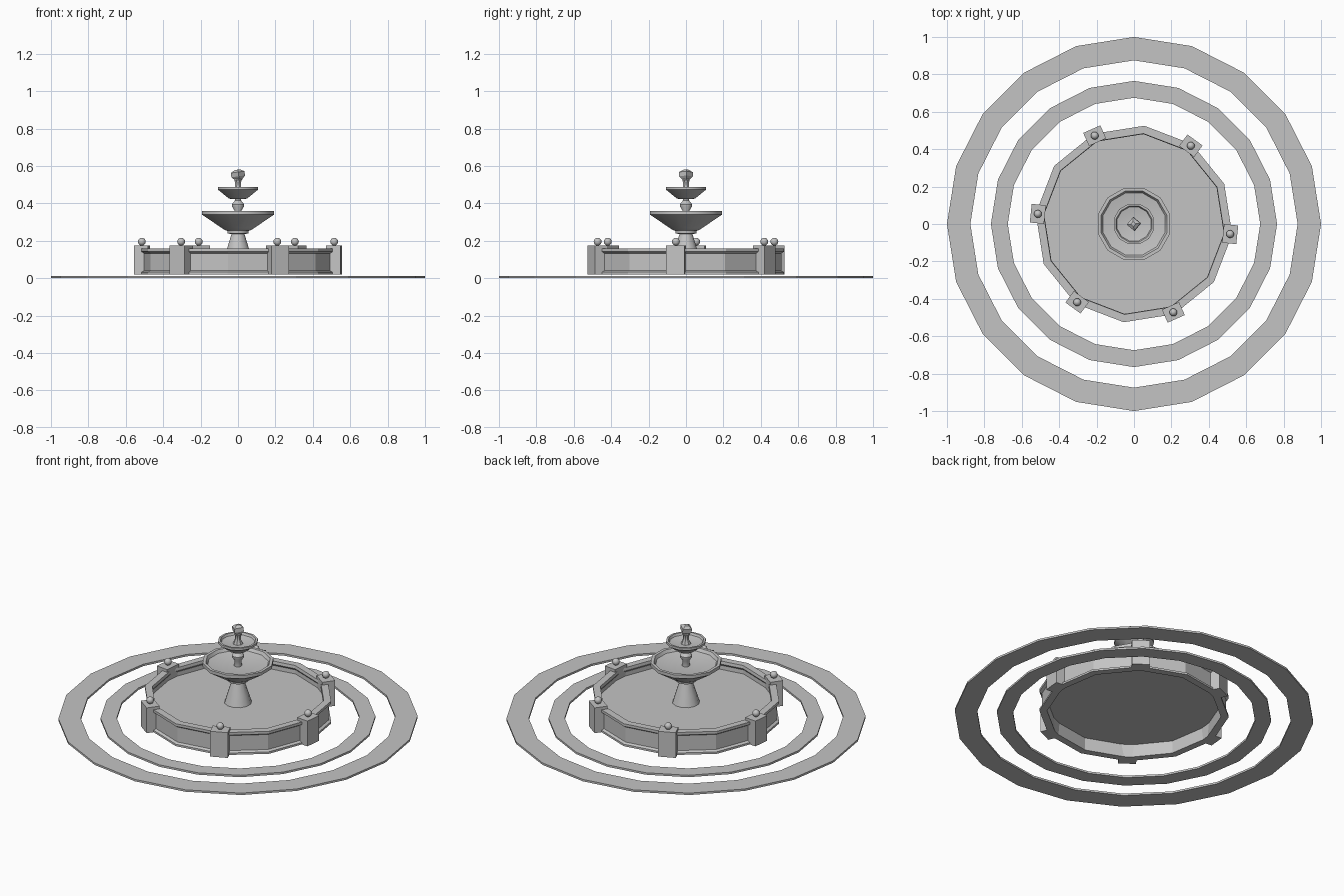
import bpy, bmesh
from math import sin, cos, radians

cube = bpy.data.objects.get("Cube")
if cube:
    bpy.data.objects.remove(cube, do_unlink=True)

stone = bpy.data.materials.new("grey_stone")
stone.use_nodes = True
GREY = (0.55, 0.55, 0.55, 1)
stone.diffuse_color = GREY
stone.node_tree.nodes["Principled BSDF"].inputs["Base Color"].default_value = GREY


def finish(name, bm, smooth=None):
    mesh = bpy.data.meshes.new(name)
    bm.to_mesh(mesh)
    bm.free()
    mesh.materials.append(stone)
    obj = bpy.data.objects.new(name, mesh)
    bpy.context.collection.objects.link(obj)
    if smooth:
        bpy.ops.object.select_all(action='DESELECT')
        obj.select_set(True)
        bpy.context.view_layer.objects.active = obj
        bpy.ops.object.shade_smooth_by_angle(angle=radians(smooth))
    return obj


def lathe(name, profile, sides, phase=0, ring=False, smooth=None):
    """Turn (radius, z) points round the z axis; a ring closes its own section."""
    bm = bmesh.new()
    pts = profile if ring else [(0, profile[0][1])] + profile + [(0, profile[-1][1])]
    cols = []
    for i in range(sides):
        a = radians(phase + 360 * i / sides)
        cols.append([bm.verts.new((r * cos(a), r * sin(a), z)) for r, z in pts])
    n = len(pts)
    for i in range(sides):
        a, b = cols[i], cols[(i + 1) % sides]
        for j in range(n if ring else n - 1):
            k = (j + 1) % n
            bm.faces.new((a[j], b[j], b[k], a[k]))
    bmesh.ops.remove_doubles(bm, verts=bm.verts, dist=1e-5)
    bmesh.ops.recalc_face_normals(bm, faces=bm.faces)
    return finish(name, bm, smooth)


# Paving rings on the ground
for name, r_in, r_out in (("outer_paving_ring", 0.875, 1.0),
                          ("inner_paving_ring", 0.675, 0.765)):
    lathe(name, [(r_in, 0), (r_out, 0), (r_out, 0.012), (r_in, 0.012)],
          20, phase=18, ring=True)

# Basin wall with plinth and overhanging rim
lathe("basin_wall", [(0.485, 0.02), (0.528, 0.02), (0.528, 0.032), (0.513, 0.04),
                     (0.513, 0.132), (0.528, 0.142), (0.528, 0.158), (0.486, 0.158),
                     (0.483, 0.14), (0.49, 0.13)], 12, phase=24, ring=True)

# Water surface, a thin sheet
lathe("water_surface", [(0.49, 0.1), (0.49, 0.105)], 12, phase=24)

# Posts with ball caps round the basin
for i in range(6):
    angle = 54 + 60 * i
    a = radians(angle)
    bm = bmesh.new()
    bmesh.ops.create_cube(bm, size=1)
    bmesh.ops.scale(bm, vec=(0.076, 0.1, 0.155), verts=bm.verts)
    post = finish(f"post_{i + 1}", bm)
    post.location = (0.517 * cos(a), 0.517 * sin(a), 0.0975)
    post.rotation_euler.z = a
    bm = bmesh.new()
    bmesh.ops.create_uvsphere(bm, u_segments=12, v_segments=8, radius=0.021)
    ball = finish(f"post_ball_{i + 1}", bm, smooth=50)
    ball.location = (0.517 * cos(a), 0.517 * sin(a), 0.195)

# Central pedestal and collar
lathe("pedestal", [(0.078, 0.1), (0.06, 0.16), (0.036, 0.235), (0.058, 0.24),
                   (0.06, 0.255), (0.07, 0.262)], 12, phase=15, smooth=35)

# Large bowl
lathe("large_bowl", [(0.068, 0.255), (0.09, 0.268), (0.192, 0.335), (0.2, 0.34),
                     (0.2, 0.36), (0.182, 0.36), (0.172, 0.342), (0.1, 0.33)],
      12, phase=15, smooth=35)

# Baluster between the bowls
lathe("baluster", [(0.022, 0.325), (0.02, 0.362), (0.034, 0.385), (0.034, 0.395),
                   (0.017, 0.415), (0.017, 0.43)], 12, phase=15, smooth=35)

# Small bowl
lathe("small_bowl", [(0.036, 0.422), (0.052, 0.427), (0.107, 0.47), (0.112, 0.473),
                     (0.112, 0.487), (0.1, 0.487), (0.094, 0.474), (0.05, 0.466)],
      12, phase=15, smooth=35)

# Finial stem and faceted top stone
lathe("finial_stem", [(0.03, 0.462), (0.018, 0.49), (0.016, 0.51), (0.022, 0.525),
                      (0.018, 0.535)], 8, phase=22.5, smooth=35)
stone_top = lathe("finial_stone", [(0.016, -0.03), (0.037, -0.008), (0.037, 0.015),
                                   (0.014, 0.028)], 4, phase=5)
stone_top.location.z = 0.552
stone_top.rotation_euler.y = radians(-8)
